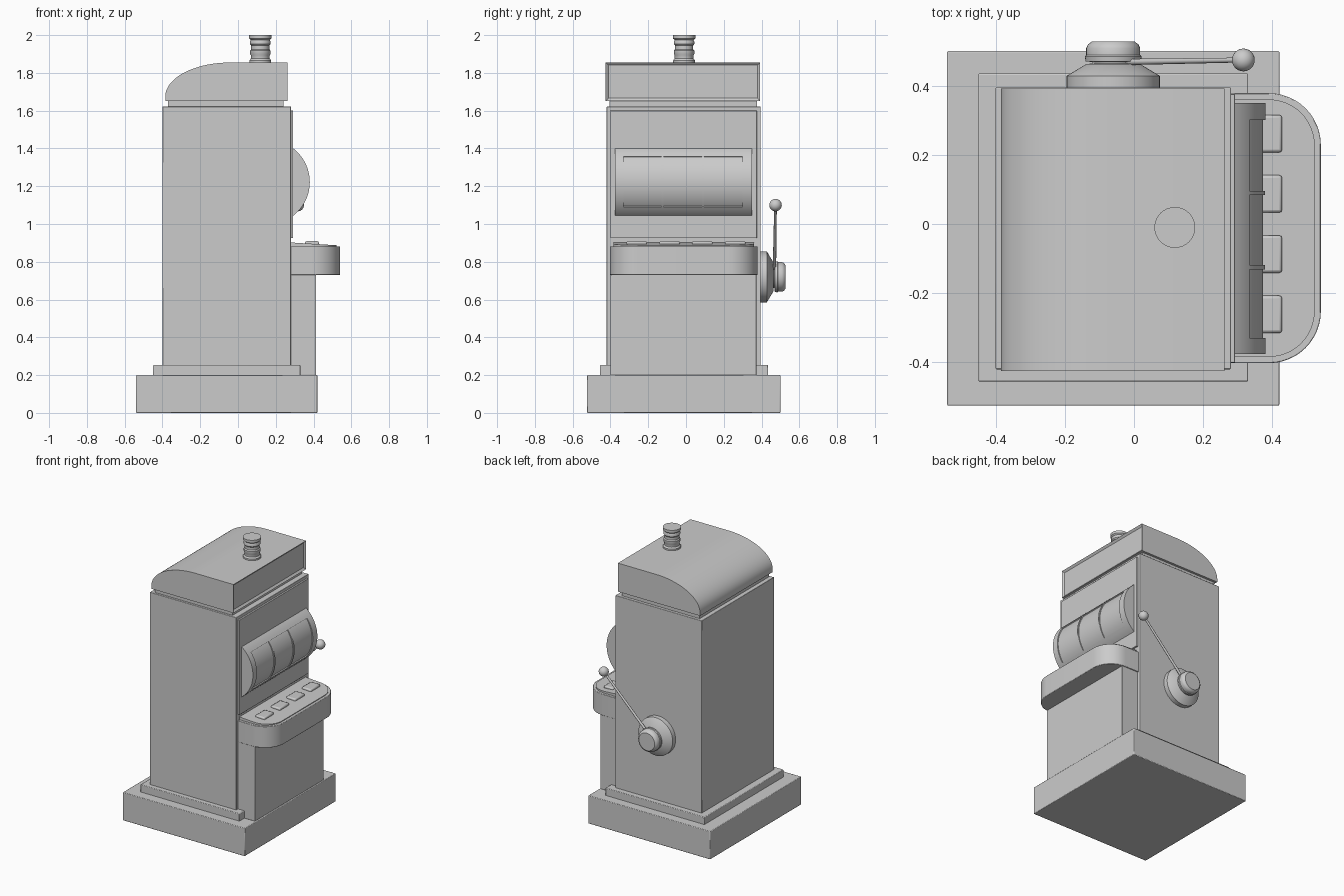
import bpy, bmesh
from math import sin, cos, pi, radians, asin
from mathutils import Vector, Matrix

if "Cube" in bpy.data.objects:
    bpy.data.objects.remove(bpy.data.objects["Cube"])


def finish(name, bm, bevel=0.0, segments=2):
    bmesh.ops.recalc_face_normals(bm, faces=bm.faces)
    me = bpy.data.meshes.new(name)
    bm.to_mesh(me)
    bm.free()
    me.shade_smooth()
    me.set_sharp_from_angle(angle=radians(30))
    ob = bpy.data.objects.new(name, me)
    bpy.context.collection.objects.link(ob)
    if bevel:
        m = ob.modifiers.new("bevel", 'BEVEL')
        m.width, m.segments, m.limit_method = bevel, segments, 'ANGLE'
    return ob


def box(name, x, y, z, bevel=0.0):
    bm = bmesh.new()
    bmesh.ops.create_cube(bm, size=1)
    for v in bm.verts:
        v.co = [(a + b) / 2 + c * (b - a) for (a, b), c in zip((x, y, z), v.co)]
    return finish(name, bm, bevel)


def prism(pts, to3d, a, b):
    """Extrude a closed 2D outline from a to b."""
    bm = bmesh.new()
    f = bm.faces.new([bm.verts.new(to3d(p, a)) for p in pts])
    r = bmesh.ops.extrude_face_region(bm, geom=[f])
    d = Vector(to3d(pts[0], b)) - Vector(to3d(pts[0], a))
    bmesh.ops.translate(bm, vec=d, verts=[g for g in r['geom'] if isinstance(g, bmesh.types.BMVert)])
    bmesh.ops.recalc_face_normals(bm, faces=bm.faces)
    return bm


def along_y(p, t):
    return (p[0], t, p[1])


def along_z(p, t):
    return (p[0], p[1], t)


def lathe(name, profile, matrix, steps=40):
    """Spin (radius, height) pairs about z, then place with a matrix."""
    bm = bmesh.new()
    vs = [bm.verts.new((r, 0, h)) for r, h in profile]
    es = [bm.edges.new(p) for p in zip(vs, vs[1:])]
    bmesh.ops.spin(bm, geom=vs + es, cent=(0, 0, 0), axis=(0, 0, 1), angle=2 * pi, steps=steps)
    bmesh.ops.remove_doubles(bm, verts=bm.verts, dist=1e-5)
    bm.transform(matrix)
    return finish(name, bm)


# Plinth, cabinet and lower front column
box("plinth", (-.54, .42), (-.525, .50), (0, .20), .004)
box("plinth_step", (-.45, .33), (-.455, .435), (.19, .253), .004)
box("cabinet", (-.40, .28), (-.42, .395), (.25, 1.622), .003)
box("front_panel", (.27, .292), (-.40, .375), (.925, 1.60), .002)
box("lower_column", (.27, .413), (-.40, .372), (.20, .74), .002)
box("neck", (-.37, .24), (-.405, .375), (1.61, 1.66))

# Curved head with a recessed sign face
N = 18
outline = [(-.04 - .345 * cos(i / N * pi / 2), 1.675 + .18 * sin(i / N * pi / 2)) for i in range(N + 1)]
outline += [(.262, 1.855), (.262, 1.652), (-.385, 1.652)]
bm = prism(outline, along_y, -.425, .392)
front = [f for f in bm.faces if f.normal.x > .99]
bmesh.ops.inset_region(bm, faces=front, thickness=.02, depth=0)
bmesh.ops.translate(bm, vec=(-.012, 0, 0), verts=list({v for f in front for v in f.verts}))
finish("head", bm)

# Finial lamp on the roof
lathe("roof_lamp", [(0, 1.85), (.058, 1.85), (.058, 1.866), (.05, 1.876), (.05, 1.893), (.054, 1.90),
                    (.054, 1.918), (.048, 1.925), (.048, 1.945), (.054, 1.952), (.054, 1.966),
                    (.05, 1.974), (.059, 1.982), (.059, 2.0), (0, 2.0)],
      Matrix.Translation((.118, -.01, 0)), 32)

# Button shelf with rounded front corners
def shelf_outline(inset):
    y0, y1, xf, r = -.402 + inset, .378 - inset, .54 - inset, .15 - inset
    pts = [(.27, y0)]
    for cy, start in ((y0 + r, -pi / 2), (y1 - r, 0)):
        pts += [(xf - r + r * cos(start + i / 12 * pi / 2), cy + r * sin(start + i / 12 * pi / 2))
                for i in range(13)]
    return pts + [(.27, y1)]

finish("shelf", prism(shelf_outline(0), along_z, .73, .882), .003)
bm = prism(shelf_outline(.018), along_z, .87, .902)
for v in bm.verts:
    if v.co.z > .89:
        v.co.z -= (v.co.x - .28) * .06
finish("shelf_top", bm)
for i in range(4):
    y = -.261 + i * .174
    box(f"button_{i + 1}", (.355, .428), (y - .054, y + .054), (.88, .909), .008)

# Bulging reel window: drum, curved frame strips and dividers
CX, CZ, R = .155, 1.222, .225

def arc_strip(name, r0, r1, z0, z1, y0, y1):
    a0, a1 = asin((z0 - CZ) / R), asin((z1 - CZ) / R)
    n = max(3, int(abs(a1 - a0) / .07))
    angles = [a0 + (a1 - a0) * i / n for i in range(n + 1)]
    pts = [(CX + r1 * cos(a), CZ + r1 * sin(a)) for a in angles]
    pts += [(CX + r0 * cos(a), CZ + r0 * sin(a)) for a in reversed(angles)]
    return finish(name, prism(pts, along_y, y0, y1))

Z0, Z1 = 1.04, 1.404
for i, (y0, y1) in enumerate(((-.33, -.125), (-.125, .09), (.09, .30))):
    arc_strip(f"reel_{i + 1}", .1, R - .007, 1.06, 1.39, y0, y1)
arc_strip("reel_frame_left", .1, R, Z0, Z1, -.375, -.33)
arc_strip("reel_frame_right", .1, R, Z0, Z1, .30, .35)
arc_strip("reel_frame_bottom", .1, R, Z0, 1.09, -.33, .30)
arc_strip("reel_frame_top", .1, R, 1.358, Z1, -.33, .30)
for i, y in enumerate((-.125, .09)):
    arc_strip(f"reel_divider_{i + 1}", .2, R - .001, 1.08, 1.37, y - .006, y + .006)

# Pull lever on the side: hub, arm and ball knob
lathe("lever_hub", [(0, .38), (.135, .38), (.135, .428), (.078, .462), (.06, .464), (.06, .468),
                    (.08, .470), (.082, .484), (.078, .488), (.078, .508), (.073, .519), (.062, .527), (0, .527)],
      Matrix.Translation((-.06, 0, .72)) @ Matrix.Rotation(-pi / 2, 4, 'X'))
a, b = Vector((-.03, .468, .75)), Vector((.316, .474, 1.10))
d = b - a
lathe("lever_arm", [(0, 0), (.009, 0), (.007, d.length), (0, d.length)],
      Matrix.Translation(a) @ d.to_track_quat('Z', 'Y').to_matrix().to_4x4(), 16)
bm = bmesh.new()
bmesh.ops.create_uvsphere(bm, u_segments=24, v_segments=14, radius=.033)
bm.transform(Matrix.Translation(b))
finish("lever_knob", bm)
